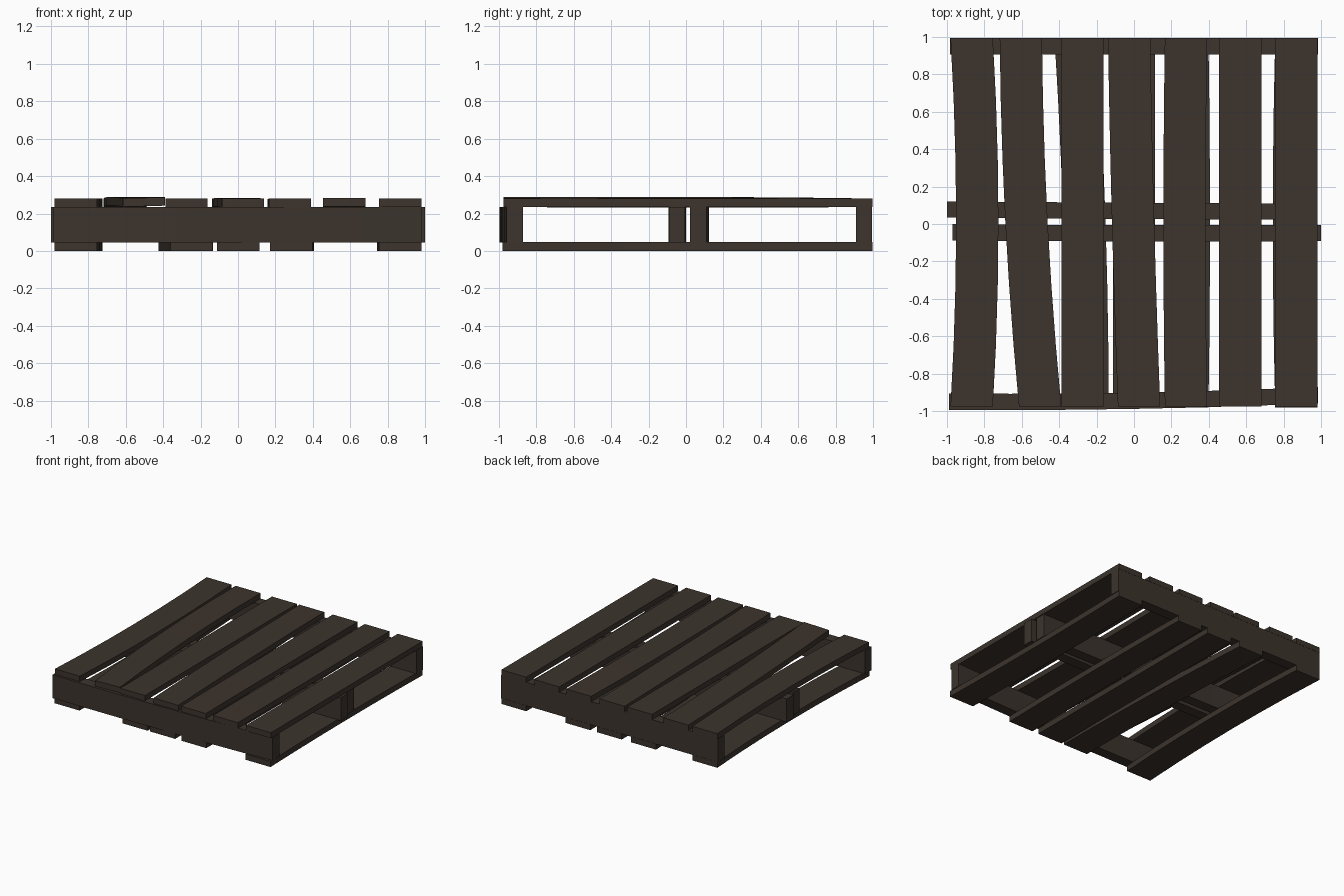
import bpy, bmesh
from mathutils import Vector

if "Cube" in bpy.data.objects:
    bpy.data.objects.remove(bpy.data.objects["Cube"])

wood = bpy.data.materials.new("dark weathered wood")
wood.diffuse_color = (0.045, 0.034, 0.026, 1)
wood.use_nodes = True
wood.node_tree.nodes["Principled BSDF"].inputs["Base Color"].default_value = wood.diffuse_color


def board(name, axis, ends, z, width, path, lift=(0, 0, 0), tilt=(0, 0, 0)):
    """Bent board: rectangular section swept along an axis, path = centre at start, middle, end."""
    bm = bmesh.new()
    rings = []

    def quad(v, t):  # smooth curve through start, middle and end values
        return v[0] * (1 - t) * (1 - 2 * t) + v[1] * 4 * t * (1 - t) + v[2] * t * (2 * t - 1)

    n = 6
    for i in range(n + 1):
        t = i / n
        along = ends[0] + (ends[1] - ends[0]) * t
        c, up, tw = quad(path, t), quad(lift, t), quad(tilt, t)
        ring = []
        for s, h in ((-1, z[0]), (1, z[0]), (1, z[1]), (-1, z[1])):
            across, height = c + s * width / 2, h + up + s * tw
            p = (across, along, height) if axis == 'Y' else (along, across, height)
            ring.append(bm.verts.new(Vector(p)))
        rings.append(ring)
    for a, b in zip(rings, rings[1:]):
        for k in range(4):
            bm.faces.new((a[k], a[(k + 1) % 4], b[(k + 1) % 4], b[k]))
    bm.faces.new(rings[0])
    bm.faces.new(rings[-1])
    bmesh.ops.recalc_face_normals(bm, faces=bm.faces)
    me = bpy.data.meshes.new(name)
    bm.to_mesh(me)
    bm.free()
    me.materials.append(wood)
    ob = bpy.data.objects.new(name, me)
    bpy.context.collection.objects.link(ob)


# Top deck boards: centre x at front, middle, back
top = [
    ((-0.868, -0.838, -0.868), (0, 0, 0), (0, 0, 0)),
    ((-0.502, -0.575, -0.605), (0.004, 0.008, 0), (0.003, 0, 0)),
    ((-0.275, -0.275, -0.275), (0, 0, 0), (0, 0, 0)),
    ((0.027, -0.005, -0.026), (0, 0.002, 0), (0, 0, 0)),
    ((0.278, 0.270, 0.278), (0, -0.004, 0), (0, 0, 0)),
    ((0.568, 0.568, 0.568), (0.002, 0, 0), (0, 0, 0)),
    ((0.868, 0.868, 0.868), (0, 0, 0), (0, 0, 0)),
]
for i, (path, lift, tilt) in enumerate(top):
    board(f"top_board_{i + 1}", 'Y', (-0.975, 0.995), (0.235, 0.28), 0.226, path, lift, tilt)

# Bottom deck boards
bottom = [
    (-0.868, -0.838, -0.868),
    (-0.248, -0.265, -0.312),
    (0.002, 0.0, 0.0),
    (0.285, 0.293, 0.285),
    (0.868, 0.855, 0.868),
]
for i, path in enumerate(bottom):
    board(f"bottom_board_{i + 1}", 'Y', (-0.98, 0.995), (0.0, 0.047), 0.226, path)

# Stringers between the decks: x ends, then centre y at left, middle, right
for name, ends, path in (
    ("front_stringer", (-0.99, 0.985), (-0.950, -0.945, -0.915)),
    ("middle_stringer_front", (-0.97, 1.0), (-0.044, -0.05, -0.048)),
    ("middle_stringer_back", (-1.0, 0.975), (0.078, 0.07, 0.066)),
    ("back_stringer", (-0.985, 0.985), (0.950, 0.950, 0.950)),
):
    board(name, 'X', ends, (0.045, 0.236), 0.087, path)
